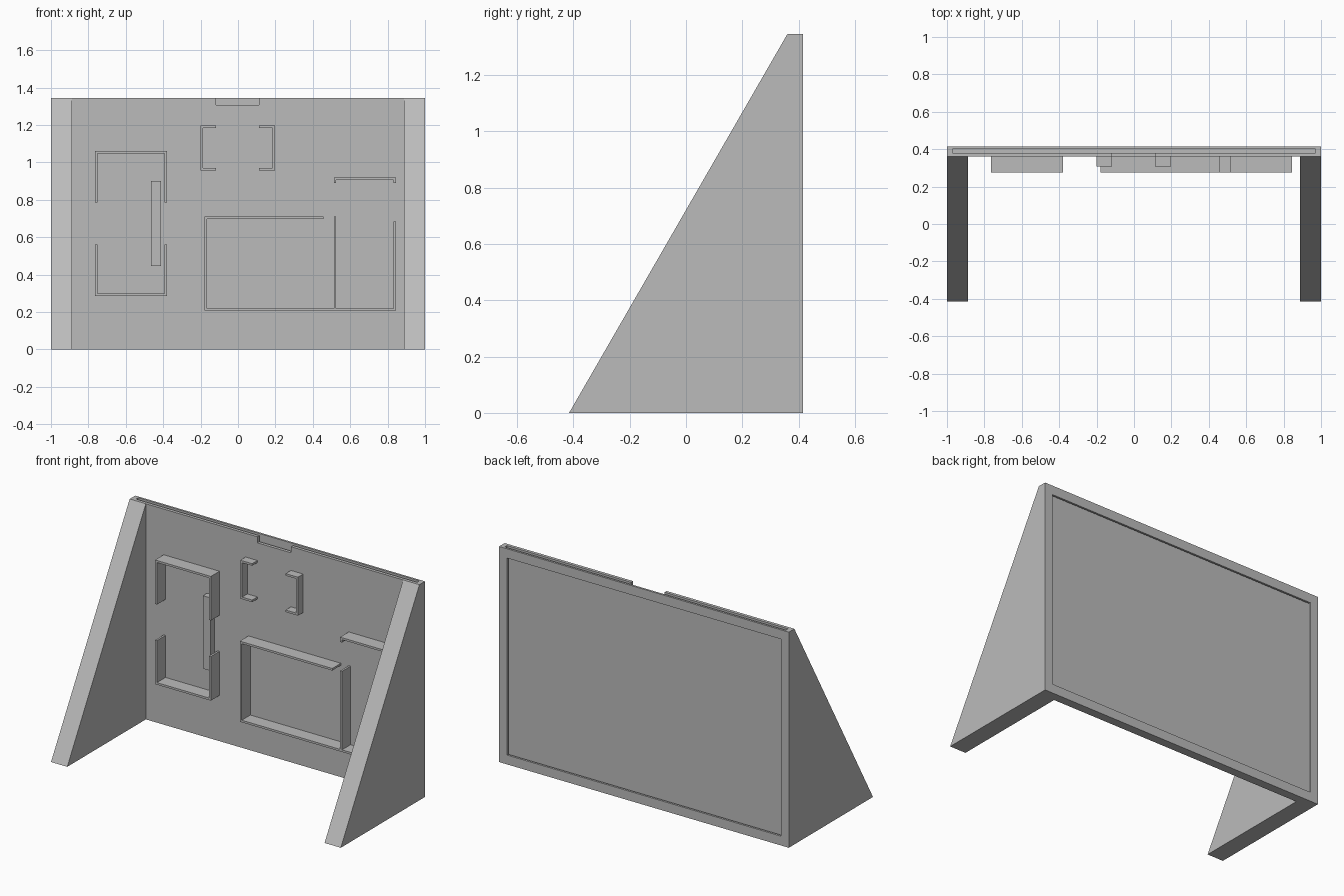
import bpy
import bmesh

if "Cube" in bpy.data.objects:
    bpy.data.objects.remove(bpy.data.objects["Cube"])

gray = bpy.data.materials.new("plain gray")
gray.diffuse_color = (0.5, 0.5, 0.5, 1)
gray.use_nodes = True
gray.node_tree.nodes["Principled BSDF"].inputs["Base Color"].default_value = gray.diffuse_color


def add_box(bm, x0, x1, y0, y1, z0, z1):
    """Append an axis-aligned box to a bmesh."""
    verts = bmesh.ops.create_cube(bm, size=1)["verts"]
    for v in verts:
        v.co = (x1 if v.co.x > 0 else x0,
                y1 if v.co.y > 0 else y0,
                z1 if v.co.z > 0 else z0)


def finish(bm, name):
    """Turn a bmesh into a named object."""
    bmesh.ops.recalc_face_normals(bm, faces=bm.faces)
    mesh = bpy.data.meshes.new(name)
    bm.to_mesh(mesh)
    bm.free()
    mesh.materials.append(gray)
    obj = bpy.data.objects.new(name, mesh)
    bpy.context.collection.objects.link(obj)
    return obj


def boxes(name, *specs):
    bm = bmesh.new()
    for s in specs:
        add_box(bm, *s)
    return finish(bm, name)


TOP, FRONT, BACK = 1.345, 0.36, 0.415

# Upright panel, with a slide-in slot, a rear window and a front finger notch
panel = boxes("panel", (-1, 1, FRONT, BACK, 0, TOP))
cuts = {
    "slot_cutter": (-0.97, 0.97, 0.38, 0.402, 0.03, TOP + 0.1),
    "window_cutter": (-0.945, 0.945, 0.39, BACK + 0.1, 0.058, 1.287),
    "notch_cutter": (-0.118, 0.113, FRONT - 0.1, 0.39, 1.307, TOP + 0.1),
}
for name, spec in cuts.items():
    cutter = boxes(name, spec)
    cutter.hide_render = True
    cutter.hide_set(True)
    mod = panel.modifiers.new(name, "BOOLEAN")
    mod.operation = "DIFFERENCE"
    mod.solver = "EXACT"
    mod.object = cutter

# Triangular side supports
for side, x0, x1 in (("left", -1, -0.888), ("right", 0.888, 1)):
    bm = bmesh.new()
    tri = [(-0.415, 0), (FRONT, 0), (FRONT, TOP)]
    face = bm.faces.new([bm.verts.new((x0, y, z)) for y, z in tri])
    ext = bmesh.ops.extrude_face_region(bm, geom=[face])["geom"]
    for v in ext:
        if isinstance(v, bmesh.types.BMVert):
            v.co.x = x1
    finish(bm, side + "_support")

# Retaining walls on the front of the panel, given as x and z ranges
T = 0.013


def walls(name, depth, *rects):
    boxes(name, *[(x0, x1, FRONT - depth, FRONT, z0, z1)
                  for x0, x1, z0, z1 in rects])


# Tall holder with gaps in both sides
walls("tall_holder", 0.085,
      (-0.765, -0.38, 0.285, 0.285 + T), (-0.765, -0.38, 1.06 - T, 1.06),
      *[(x, x + T, z0, z1) for x in (-0.765, -0.38 - T)
        for z0, z1 in ((0.285, 0.56), (0.785, 1.06))])
walls("holder_rib", 0.04, (-0.466, -0.413, 0.445, 0.90))

# Small pair of facing brackets
for side, x0, x1, xw in (("left", -0.2, -0.118, -0.2),
                         ("right", 0.113, 0.198, 0.198 - T)):
    walls(side + "_small_bracket", 0.052,
          (xw, xw + T, 0.957, 1.197),
          (x0, x1, 0.957, 0.957 + T), (x0, x1, 1.197 - T, 1.197))

# Wide holder with a divider and an open right bay
walls("wide_holder", 0.085,
      (-0.18, 0.845, 0.207, 0.207 + T),
      (-0.18, -0.18 + T, 0.207, 0.71),
      (-0.18, 0.458, 0.71 - T, 0.71),
      (0.512, 0.512 + T, 0.207, 0.71),
      (0.845 - T, 0.845, 0.207, 0.683))
walls("bay_cap", 0.085,
      (0.512, 0.845, 0.92 - T, 0.92),
      (0.512, 0.512 + T, 0.89, 0.92),
      (0.845 - T, 0.845, 0.89, 0.92))
